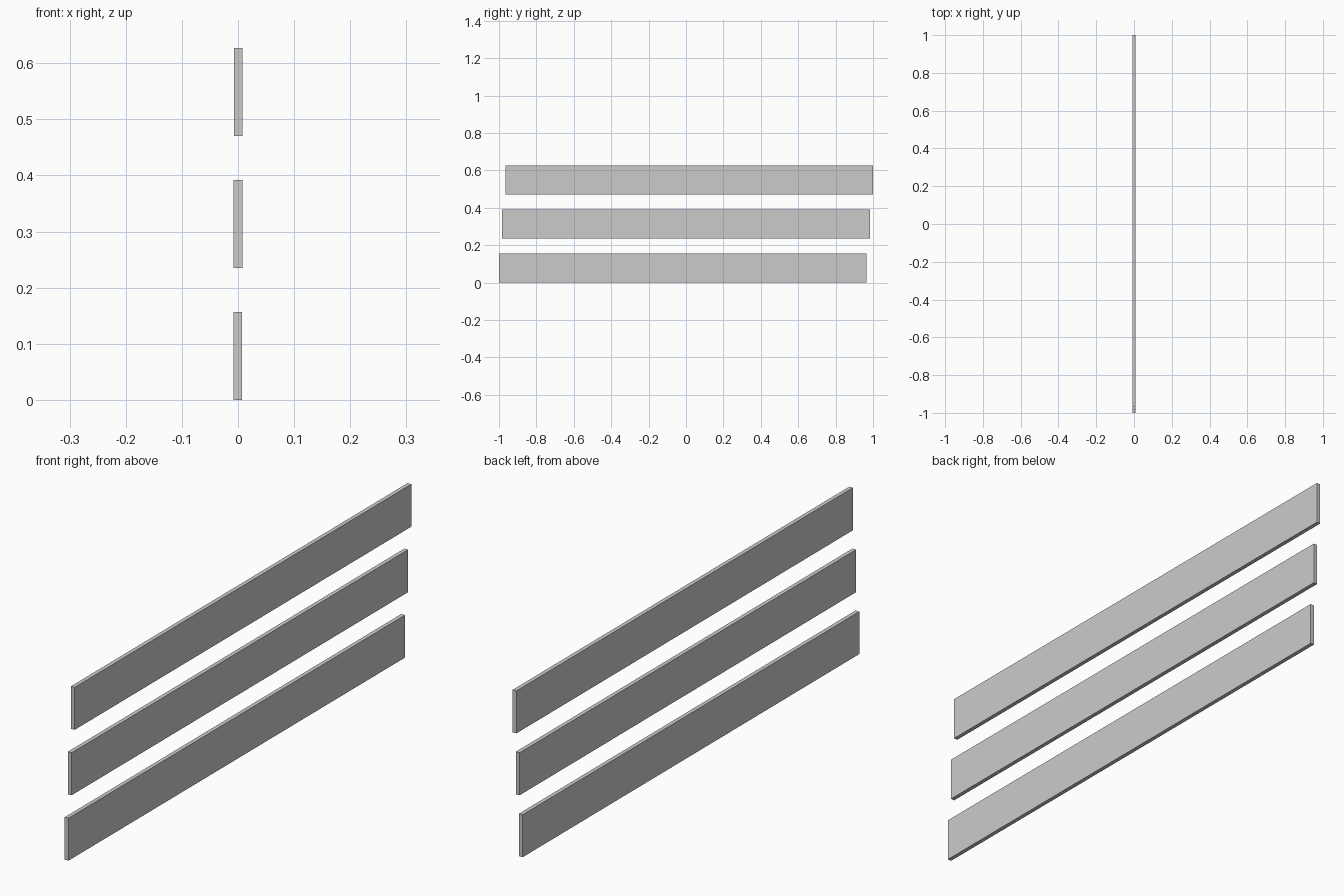
import bpy

if "Cube" in bpy.data.objects:
    bpy.data.objects.remove(bpy.data.objects["Cube"])

LENGTH, HEIGHT, THICK = 1.965, 0.157, 0.0152
STEP = (0.0006, 0.0175, 0.2353)  # slight stagger between boards


def board(name, centre):
    bpy.ops.mesh.primitive_cube_add(size=1, location=centre)
    ob = bpy.context.object
    ob.name = name
    ob.scale = (THICK, LENGTH, HEIGHT)
    bpy.ops.object.transform_apply(location=False, rotation=False, scale=True)


# Three horizontal boards, stacked with gaps
for i, label in enumerate(("lower", "middle", "upper")):
    k = i - 1
    board(label + "_board", (k * STEP[0], k * STEP[1], HEIGHT / 2 + i * STEP[2]))
